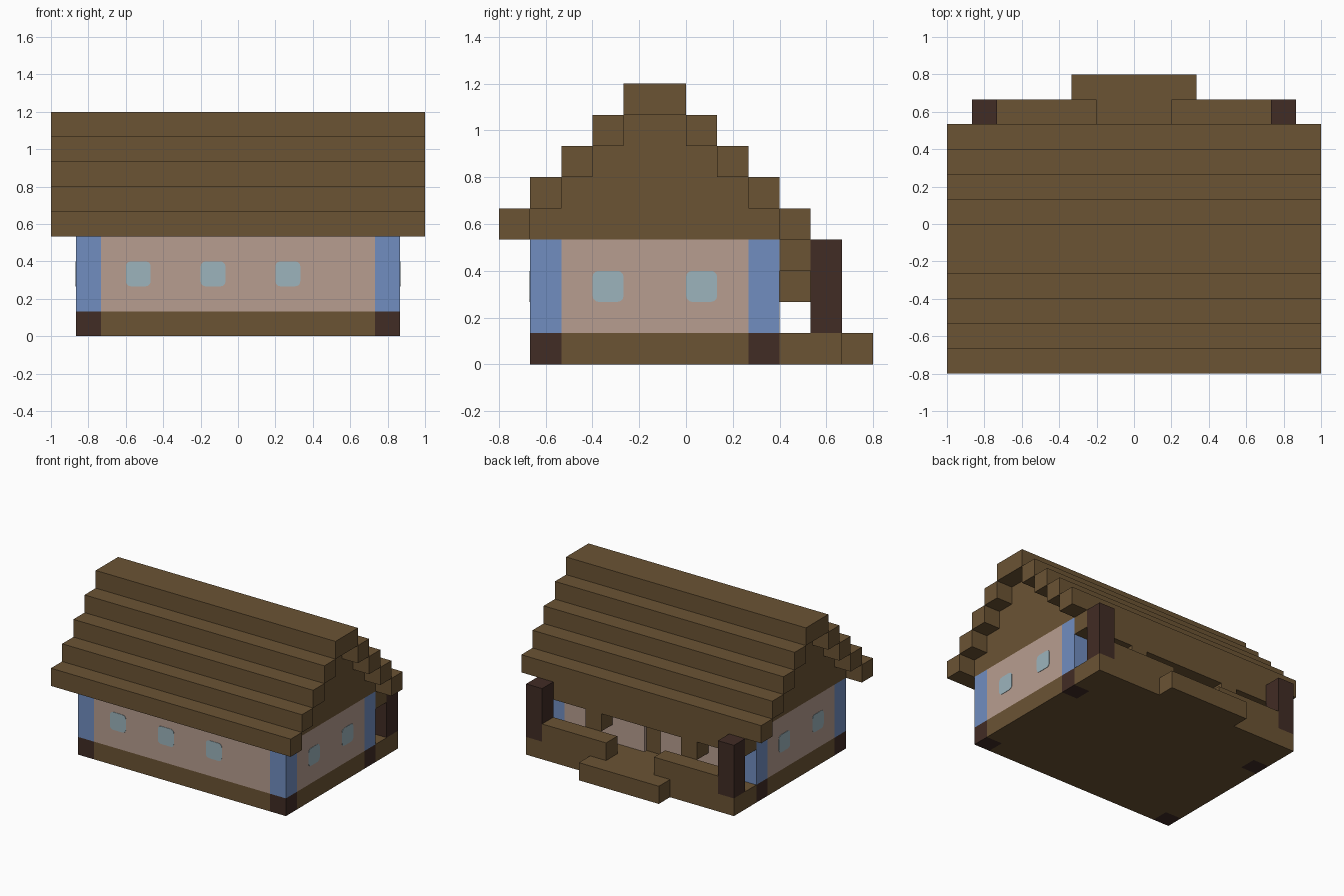
import bpy
import bmesh
from mathutils import Vector

U = 2 / 15  # one building block

cube = bpy.data.objects.get("Cube")
if cube:
    bpy.data.objects.remove(cube, do_unlink=True)


def make_material(name, rgb):
    mat = bpy.data.materials.new(name)
    mat.use_nodes = True
    mat.diffuse_color = (*rgb, 1)
    mat.node_tree.nodes["Principled BSDF"].inputs["Base Color"].default_value = (*rgb, 1)
    return mat


PLANK = make_material("brown_planks", (0.147, 0.087, 0.034))
BARK = make_material("dark_bark", (0.053, 0.025, 0.018))
PLASTER = make_material("pink_plaster", (0.474, 0.337, 0.279))
BLUE = make_material("blue_corner", (0.165, 0.270, 0.527))
GLASS = make_material("pale_glass", (0.332, 0.456, 0.503))


def block(name, mat, x, y, z, round_axis=None):
    """Box from ranges in block units; round_axis rounds the edges along that axis."""
    lo, hi = (Vector(p) * U for p in zip(x, y, z))
    bm = bmesh.new()
    bmesh.ops.create_cube(bm, size=1)
    for v in bm.verts:
        v.co = Vector((lo[i] + (v.co[i] + 0.5) * (hi[i] - lo[i]) for i in range(3)))
    if round_axis is not None:
        edges = [e for e in bm.edges
                 if abs(e.verts[0].co[round_axis] - e.verts[1].co[round_axis]) > 1e-5]
        bmesh.ops.bevel(bm, geom=edges, offset=0.2 * U, segments=3,
                        profile=0.5, affect='EDGES')
    mesh = bpy.data.meshes.new(name)
    bm.to_mesh(mesh)
    bm.free()
    mesh.materials.append(mat)
    obj = bpy.data.objects.new(name, mesh)
    bpy.context.collection.objects.link(obj)
    return obj


# Floor slab, log corners and porch step
block("floor_middle", PLANK, (-5.5, 5.5), (-5, 3), (0, 1))
block("porch_floor", PLANK, (-6.5, 6.5), (3, 5), (0, 1))
block("porch_step", PLANK, (-2.5, 2.5), (5, 6), (0, 1))

# Plaster walls
block("front_wall", PLASTER, (-5.5, 5.5), (-5, -4), (1, 4))
for s, side in ((1, "left"), (-1, "right")):
    def span(a, b):
        return tuple(sorted((s * a, s * b)))

    block(side + "_floor_edge", PLANK, span(5.5, 6.5), (-4, 2), (0, 1))
    block(side + "_wall", PLASTER, span(5.5, 6.5), (-4, 2), (1, 4))
    block(side + "_back_wall", PLASTER, span(0.5, 5.5), (2, 3), (1, 4))
    for y, end in ((-5, "front"), (2, "back")):
        block(f"{side}_{end}_log", BARK, span(5.5, 6.5), (y, y + 1), (0, 1))
        block(f"{side}_{end}_corner", BLUE, span(5.5, 6.5), (y, y + 1), (1, 4))
    for y in (-3, 0):
        block(side + "_window", GLASS, span(6.47, 6.52), (y, y + 1), (2, 3), 0)

    # Porch posts, rails and hanging brackets
    block(side + "_porch_post", BARK, span(5.5, 6.5), (4, 5), (1, 4))
    block(side + "_porch_rail", PLANK, span(1.5, 5.5), (4, 5), (1, 2))
    block(side + "_bracket", PLANK, span(2.5, 3.5), (3, 4), (2, 3))

for x in (-4.5, -1.5, 1.5):
    block("front_window", GLASS, (x, x + 1), (-5.02, -4.97), (2, 3), 1)

# Door set back in the rear wall
block("door", PLANK, (-0.5, 0.5), (2, 2.8), (1, 3))
block("door_lintel", PLASTER, (-0.5, 0.5), (2, 3), (3, 4))
block("porch_beam", PLANK, (-6.5, 6.5), (3, 4), (3, 4))

# Stepped roof: one board on each slope per course, with gable infill between
for i in range(4):
    z = (4 + i, 5 + i)
    block("front_roof_board", PLANK, (-7.5, 7.5), (i - 6, i - 5), z)
    block("back_roof_board", PLANK, (-7.5, 7.5), (3 - i, 4 - i), z)
    block("gable_infill", PLANK, (-6.5, 6.5), (i - 5, 3 - i), z)
block("roof_ridge", PLANK, (-7.5, 7.5), (-2, 0), (8, 9))
